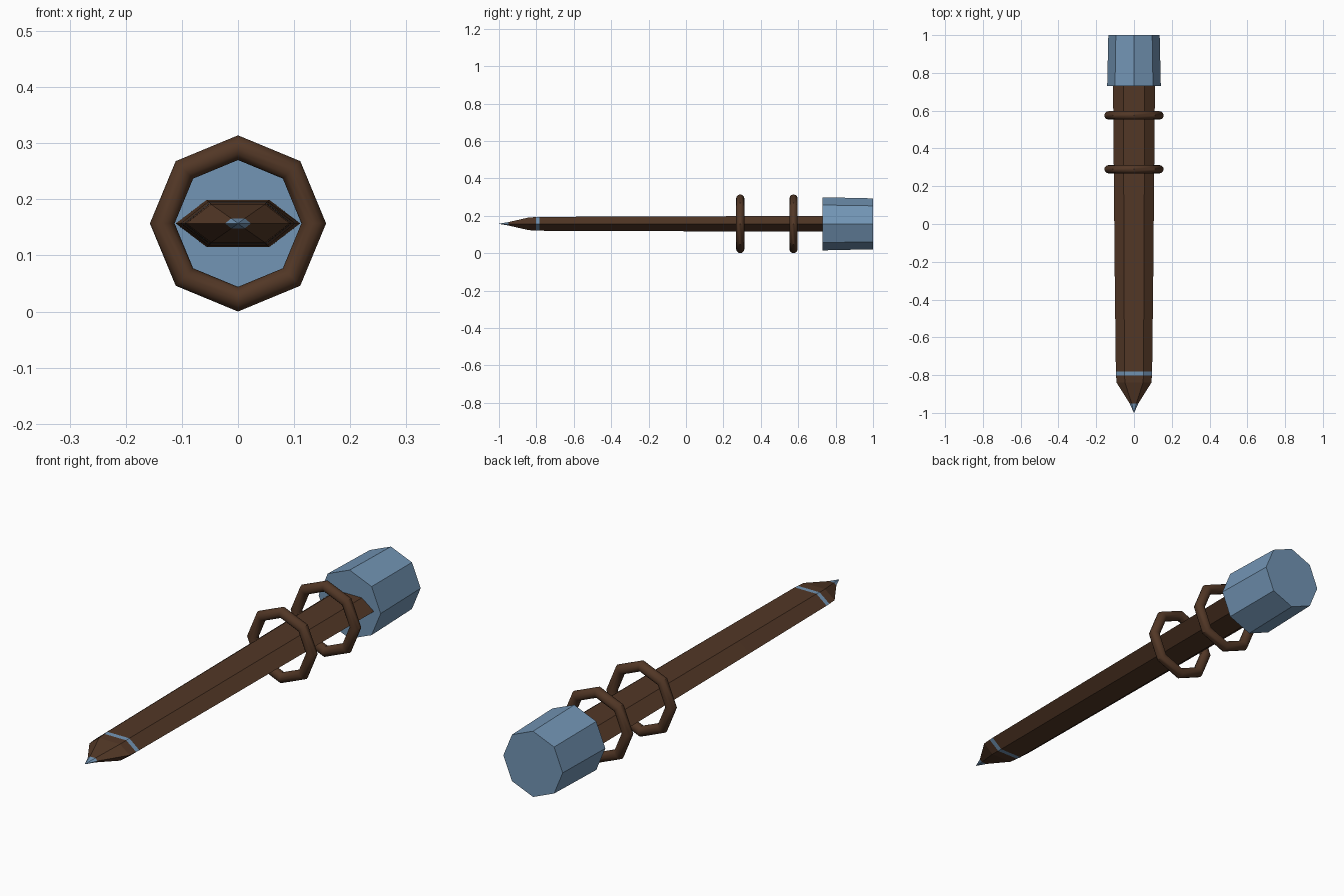
import bpy
import bmesh
from math import pi, cos, sin, radians

if "Cube" in bpy.data.objects:
    bpy.data.objects.remove(bpy.data.objects["Cube"], do_unlink=True)

AXIS_Z = 0.157


def make_material(name, colour):
    mat = bpy.data.materials.new(name)
    mat.use_nodes = True
    mat.diffuse_color = colour
    mat.node_tree.nodes["Principled BSDF"].inputs["Base Color"].default_value = colour
    return mat


leather = make_material("brown leather", (0.084, 0.038, 0.019, 1))
steel = make_material("blue steel", (0.17, 0.30, 0.46, 1))


def loft(name, sections, materials, steel_spans=()):
    """Join equal-sided (y, outline) sections, capping both ends."""
    bm = bmesh.new()
    rings = [[bm.verts.new((x, y, AXIS_Z + z)) for x, z in outline]
             for y, outline in sections]
    for span, (a, b) in enumerate(zip(rings, rings[1:])):
        for i in range(len(a)):
            j = (i + 1) % len(a)
            face = bm.faces.new((a[i], a[j], b[j], b[i]))
            face.material_index = int(span in steel_spans)
    bm.faces.new(rings[0])
    end = bm.faces.new(rings[-1])
    end.material_index = int(len(sections) - 2 in steel_spans)
    bmesh.ops.recalc_face_normals(bm, faces=bm.faces)
    mesh = bpy.data.meshes.new(name)
    bm.to_mesh(mesh)
    bm.free()
    for mat in materials:
        mesh.materials.append(mat)
    obj = bpy.data.objects.new(name, mesh)
    bpy.context.collection.objects.link(obj)
    return obj


def hexagon(width, flat, height):
    return [(width, 0), (flat, height), (-flat, height),
            (-width, 0), (-flat, -height), (flat, -height)]


def octagon(radius):
    return [(radius * cos(i * pi / 4), radius * sin(i * pi / 4)) for i in range(8)]


# Tapering six-sided sheath with a steel band and a steel point
loft("sheath", [
    (0.74, hexagon(0.111, 0.056, 0.042)),
    (-0.27, hexagon(0.102, 0.053, 0.039)),
    (-0.782, hexagon(0.096, 0.050, 0.037)),
    (-0.802, hexagon(0.095, 0.050, 0.036)),
    (-0.84, hexagon(0.092, 0.048, 0.034)),
    (-0.95, hexagon(0.023, 0.012, 0.009)),
    (-1.0, hexagon(0.001, 0.0005, 0.0005)),
], [leather, steel], steel_spans=(2, 5))

# Eight-sided steel end cap
loft("end_cap", [(0.73, octagon(0.142)), (1.0, octagon(0.136))], [steel])

# Two octagonal carrying rings, rounded in section
for name, y in (("front_ring", 0.29), ("rear_ring", 0.575)):
    bpy.ops.mesh.primitive_torus_add(
        major_segments=8, minor_segments=12, major_radius=0.135, minor_radius=0.022,
        location=(0, y, AXIS_Z), rotation=(pi / 2, 0, 0))
    ring = bpy.context.object
    ring.name = name
    ring.data.materials.append(leather)
    bpy.ops.object.shade_smooth_by_angle(angle=radians(35))
